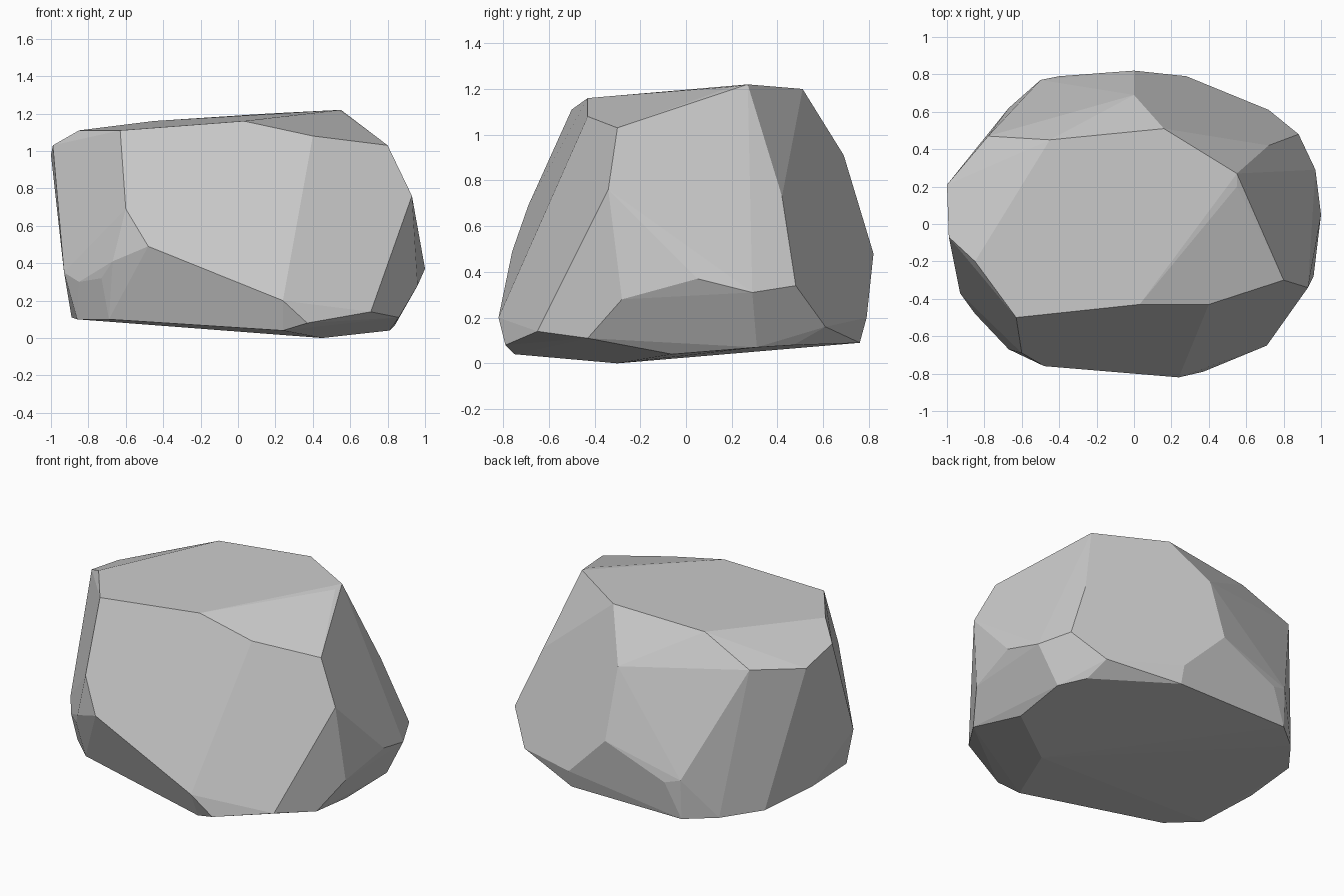
import bpy, bmesh
from math import radians

# Corner loops of the chipped boulder, from the top down (x, y, z)
crown = [(-.63, -.50, 1.11), (.03, -.43, 1.16), (.40, -.43, 1.08), (.80, -.30, 1.03),
         (.55, .20, 1.21), (.55, .27, 1.22), (.16, .51, 1.20), (-.45, .45, 1.16),
         (-.78, .47, 1.01), (-1.0, .21, .98), (-.99, -.07, 1.03), (-.85, -.20, 1.11)]
shoulder = [(-.60, -.69, .69), (.93, -.34, .76), (.72, .42, .73),
            (0, .69, .91), (-.96, .18, .62)]
belly = [(-.93, -.37, .35), (-.85, -.48, .30), (-.73, -.60, .32), (-.67, -.67, .41),
         (-.48, -.76, .49), (.24, -.82, .20), (.37, -.79, .08), (.71, -.65, .14),
         (.96, -.28, .28), (1.0, .05, .37), (.97, .29, .31), (.88, .48, .34),
         (0, .82, .48), (-.40, .79, .31), (-.50, .77, .34)]
base = [(-.89, 0, .11), (-.86, -.40, .10), (-.69, -.56, .10), (.24, -.75, .04),
        (.45, -.30, 0), (.86, -.43, .11), (.81, -.06, .04), (.84, .31, .07),
        (.75, .47, .08), (.72, .61, .16), (.28, .79, .20), (.28, .76, .09),
        (-.50, .76, .09), (-.67, .62, .09), (-.84, .40, .10)]

# Wrap the corners in a convex skin and merge nearly flat triangles into facets
bm = bmesh.new()
for co in crown + shoulder + belly + base:
    bm.verts.new(co)
hull = bmesh.ops.convex_hull(bm, input=bm.verts)
inner = [g for g in hull["geom_interior"] if isinstance(g, bmesh.types.BMVert)]
bmesh.ops.delete(bm, geom=inner, context="VERTS")
bmesh.ops.dissolve_limit(bm, angle_limit=radians(3), verts=bm.verts, edges=bm.edges)
bmesh.ops.recalc_face_normals(bm, faces=bm.faces)

# Flat-shaded boulder object
mesh = bpy.data.meshes.new("boulder")
bm.to_mesh(mesh)
bm.free()
boulder = bpy.data.objects.new("boulder", mesh)
bpy.context.collection.objects.link(boulder)
